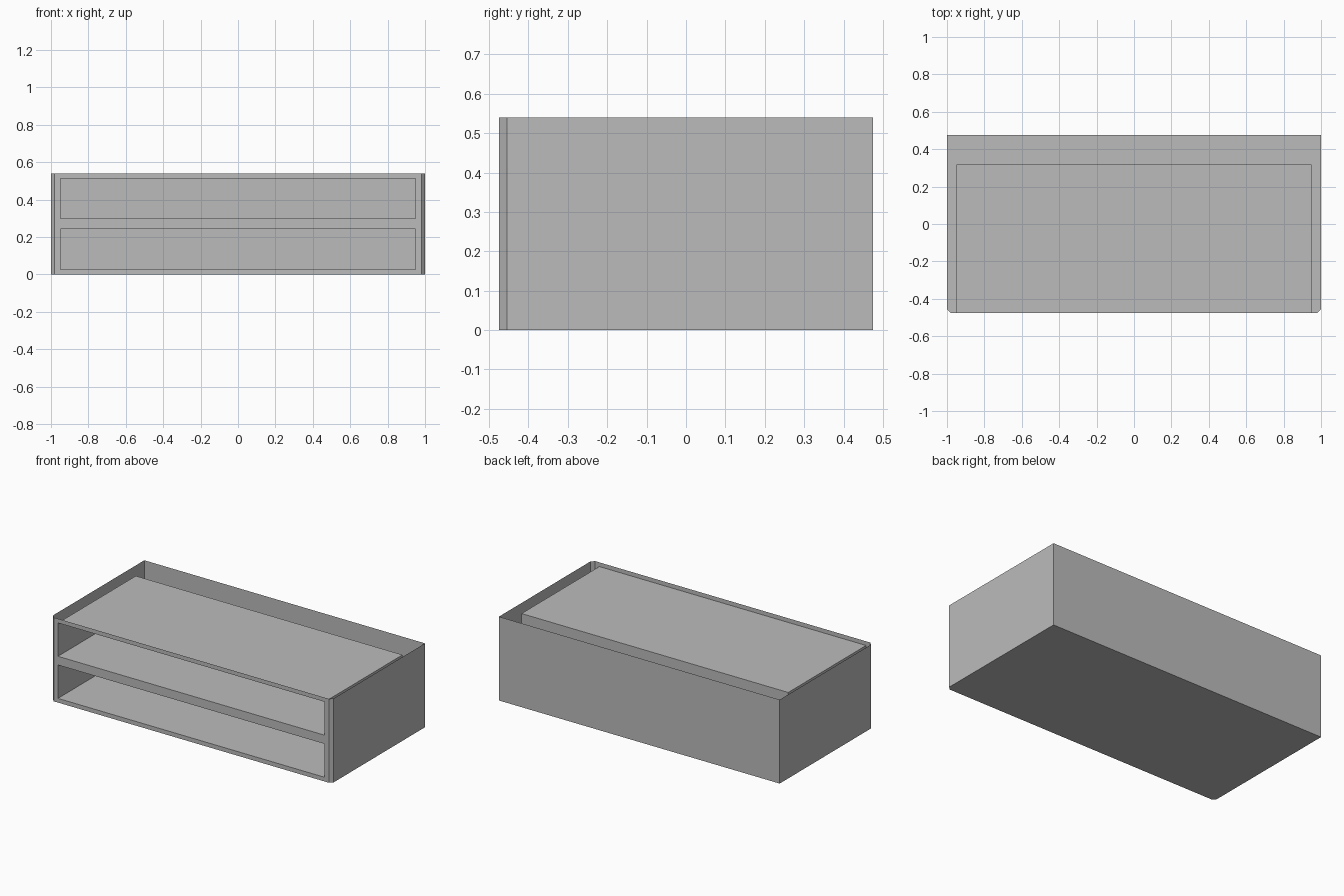
import bpy
import bmesh

if "Cube" in bpy.data.objects:
    bpy.data.objects.remove(bpy.data.objects["Cube"], do_unlink=True)

W, D, H = 1.0, 0.475, 0.54      # half width, half depth, height
CH = 0.02                       # front corner chamfer
PX, PY = 0.95, 0.317            # pocket half width and rear end
ROWS = [0, 0.027, 0.242, 0.298, 0.513, H]

grey = bpy.data.materials.new("grey")
grey.use_nodes = True
colour = (0.5, 0.5, 0.5, 1)
grey.diffuse_color = colour
grey.node_tree.nodes["Principled BSDF"].inputs["Base Color"].default_value = colour


def make_object(name, bm):
    bmesh.ops.remove_doubles(bm, verts=bm.verts, dist=0.0001)
    mesh = bpy.data.meshes.new(name)
    bm.to_mesh(mesh)
    bm.free()
    mesh.materials.append(grey)
    obj = bpy.data.objects.new(name, mesh)
    bpy.context.collection.objects.link(obj)
    return obj


def add_face(bm, points):
    return bm.faces.new([bm.verts.new(p) for p in points])


# Outer shell: bottom, sides, back and chamfers, open at the top
footprint = [(-W + CH, -D), (W - CH, -D), (W, -D + CH),
             (W, D), (-W, D), (-W, -D + CH)]
bm = bmesh.new()
add_face(bm, [(x, y, 0) for x, y in reversed(footprint)])
for (x0, y0), (x1, y1) in zip(footprint[1:], footprint[2:] + footprint[:1]):
    add_face(bm, [(x0, y0, 0), (x1, y1, 0), (x1, y1, H), (x0, y0, H)])
make_object("outer_shell", bm)

# Front frame with two wide openings
bm = bmesh.new()
columns = [-W + CH, -PX, PX, W - CH]
for i, (x0, x1) in enumerate(zip(columns, columns[1:])):
    for j, (z0, z1) in enumerate(zip(ROWS, ROWS[1:])):
        if i == 1 and j in (1, 3):
            continue
        add_face(bm, [(x0, -D, z0), (x1, -D, z0), (x1, -D, z1), (x0, -D, z1)])
bmesh.ops.remove_doubles(bm, verts=bm.verts, dist=0.0001)
bmesh.ops.dissolve_limit(bm, angle_limit=0.01, verts=bm.verts, edges=bm.edges)
make_object("front_frame", bm)

# Shelf pockets: thin boxes open at the front, facing inward
for name, z0, z1 in (("lower_pocket", ROWS[1], ROWS[2]),
                     ("upper_pocket", ROWS[3], ROWS[4])):
    bm = bmesh.new()
    bmesh.ops.create_cube(bm, size=1)
    for v in bm.verts:
        v.co = (PX if v.co.x > 0 else -PX,
                PY if v.co.y > 0 else -D,
                z1 if v.co.z > 0 else z0)
    bm.normal_update()
    front = [f for f in bm.faces if f.normal.y < -0.9]
    bmesh.ops.delete(bm, geom=front, context="FACES_ONLY")
    bmesh.ops.reverse_faces(bm, faces=bm.faces)
    make_object(name, bm)
